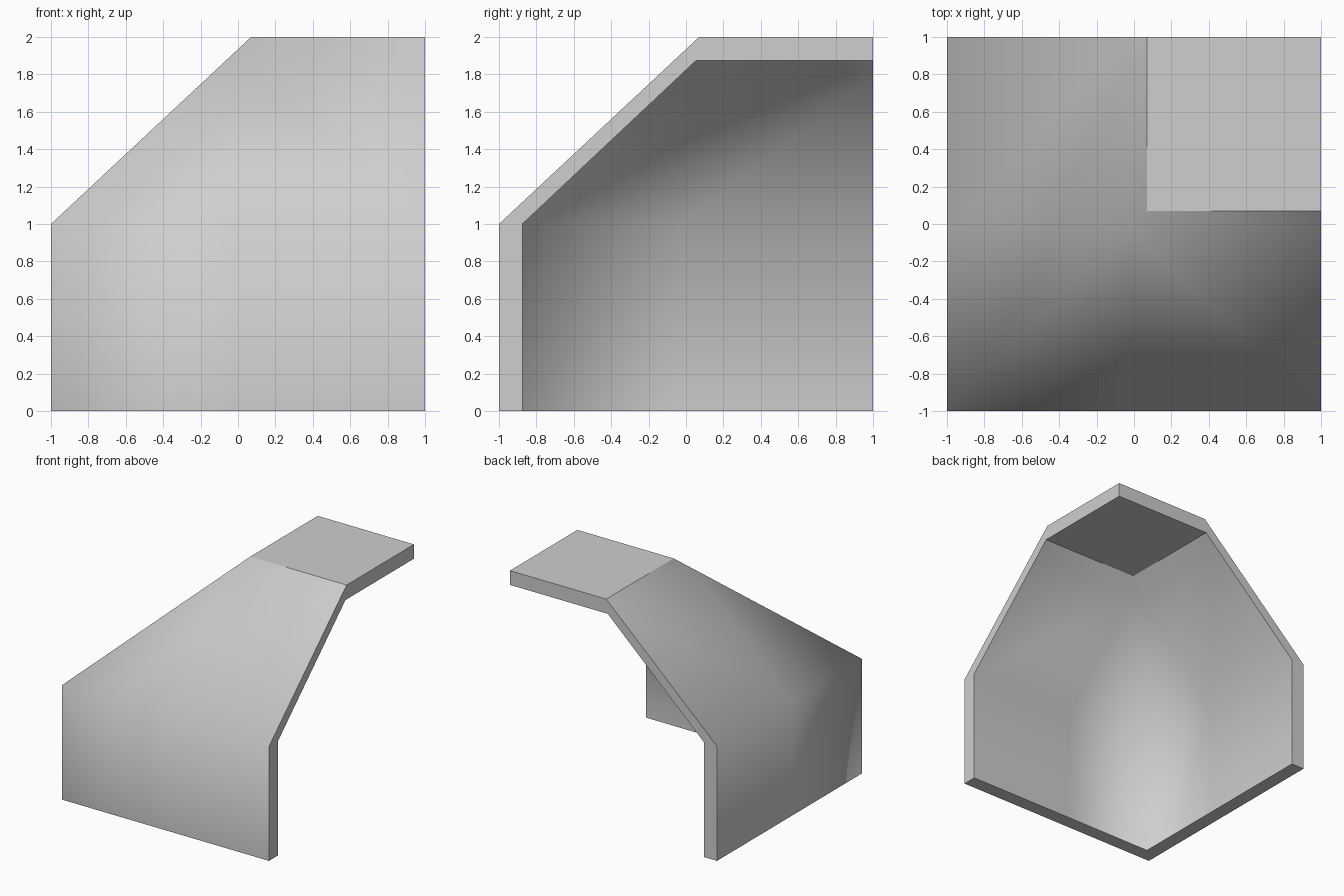
import bpy
import bmesh

cube = bpy.data.objects.get("Cube")
if cube:
    bpy.data.objects.remove(cube, do_unlink=True)

SPLIT = -0.03  # where the straight runs meet the corner section


def rows(bm, wall, bend_z, shoulder, top):
    """L-shaped rows of vertices from the foot up to the far corner of the flat top."""
    t = (SPLIT - wall) / (shoulder - wall)
    profile = [(wall, 0), (wall, bend_z), (SPLIT, bend_z + t * (top - bend_z)),
               (shoulder, top), (1, top)]
    result = []
    for d, z in profile:
        s = max(SPLIT, d)
        path = [(1, d), (s, d), (d, d), (d, s), (d, 1)]
        result.append([bm.verts.new((x, y, z)) for x, y in path])
    return result


def quad(bm, verts, smooth):
    bm.faces.new(verts).smooth = smooth


bm = bmesh.new()
outer = rows(bm, -1, 1, 0.07, 2)
inner = rows(bm, -0.875, 1, 0.055, 1.875)

# Outer and inner skins: smooth walls and slopes, flat top
for skin in (outer, inner):
    for i in range(4):
        for j in range(4):
            quad(bm, (skin[i][j], skin[i][j + 1], skin[i + 1][j + 1], skin[i + 1][j]), i < 3)

# Cut ends
for j in (0, 4):
    for i in range(4):
        quad(bm, (outer[i][j], outer[i + 1][j], inner[i + 1][j], inner[i][j]), False)

# Foot
for j in range(4):
    quad(bm, (outer[0][j], outer[0][j + 1], inner[0][j + 1], inner[0][j]), False)

bmesh.ops.remove_doubles(bm, verts=bm.verts[:], dist=0.0005)
bmesh.ops.recalc_face_normals(bm, faces=bm.faces[:])
for edge in bm.edges:
    edge.smooth = all(f.smooth for f in edge.link_faces)

mesh = bpy.data.meshes.new("corner_shell")
bm.to_mesh(mesh)
bm.free()

# Single plain grey
grey = bpy.data.materials.new("light_grey")
grey.use_nodes = True
colour = (0.62, 0.62, 0.62, 1)
grey.diffuse_color = colour
for node in grey.node_tree.nodes:
    if node.type == 'BSDF_PRINCIPLED':
        node.inputs["Base Color"].default_value = colour
mesh.materials.append(grey)

shell = bpy.data.objects.new("corner_shell", mesh)
bpy.context.collection.objects.link(shell)
